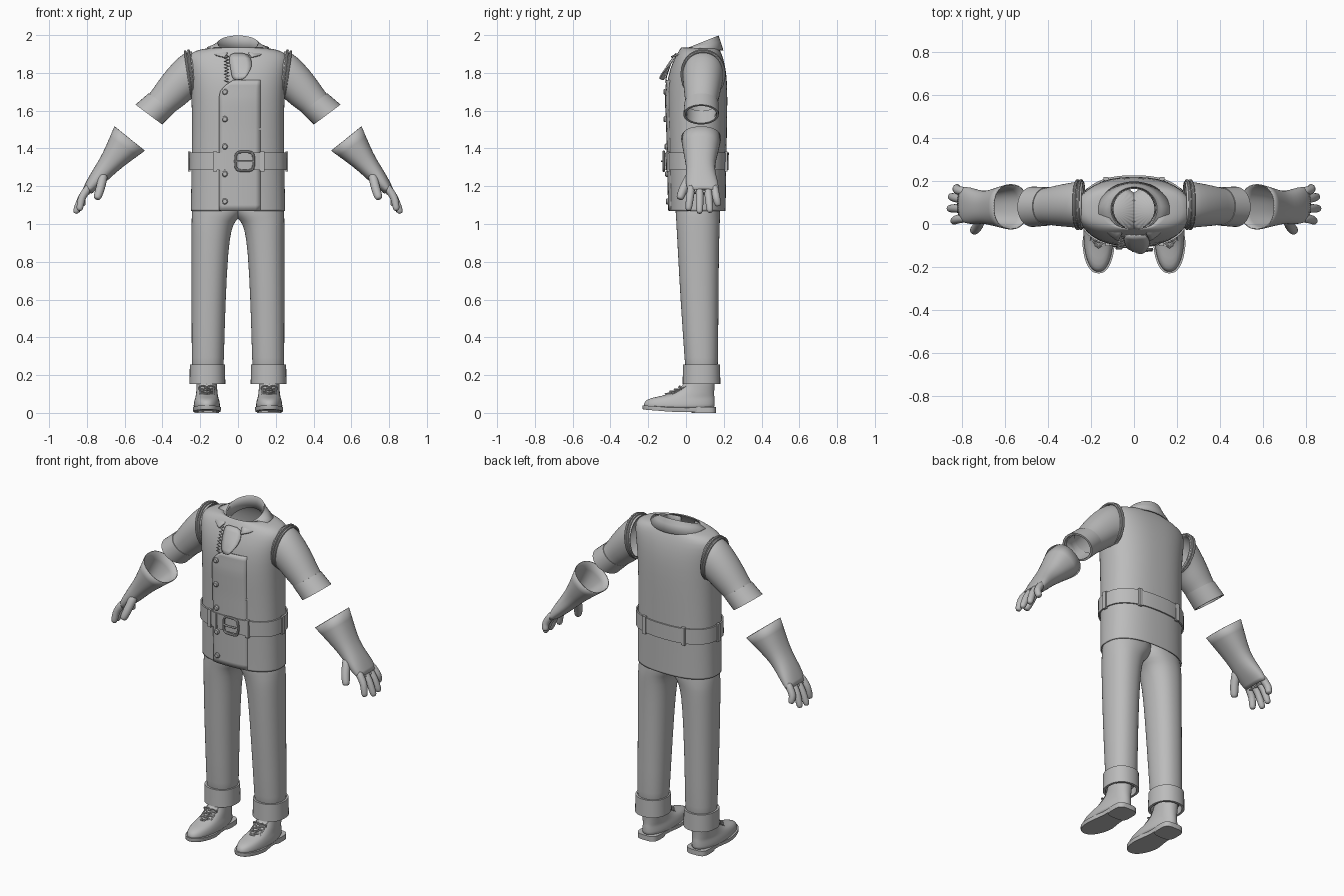
import bpy, bmesh, math
from mathutils import Vector as V

cube = bpy.data.objects.get("Cube")
if cube:
    bpy.data.objects.remove(cube, do_unlink=True)

grey = bpy.data.materials.new("plain_grey")
grey.use_nodes = True
shade = (0.5, 0.5, 0.5, 1)
grey.diffuse_color = shade
grey.node_tree.nodes["Principled BSDF"].inputs["Base Color"].default_value = shade


def loft(name, rings, caps=False, closed=False, hoop=True, sub=0, solid=0, mirror=False):
    """Skin a list of equal-length point rows."""
    bm = bmesh.new()
    rows = [[bm.verts.new(p) for p in r] for r in rings]
    n = len(rows[0])
    pairs = list(zip(rows, rows[1:])) + ([(rows[-1], rows[0])] if closed else [])
    for a, b in pairs:
        for i in range(n if hoop else n - 1):
            j = (i + 1) % n
            bm.faces.new((a[i], a[j], b[j], b[i]))
    if caps:
        bm.faces.new(rows[0])
        bm.faces.new(rows[-1])
    bmesh.ops.recalc_face_normals(bm, faces=bm.faces)
    mesh = bpy.data.meshes.new(name)
    bm.to_mesh(mesh)
    bm.free()
    mesh.materials.append(grey)
    mesh.shade_smooth()
    if not sub:
        mesh.set_sharp_from_angle(angle=math.radians(40))
    ob = bpy.data.objects.new(name, mesh)
    bpy.context.collection.objects.link(ob)
    if mirror:
        ob.modifiers.new("mirror", "MIRROR").use_mirror_merge = False
    if sub:
        ob.modifiers.new("smooth", "SUBSURF").levels = sub
        ob.modifiers["smooth"].render_levels = sub
    if solid:
        m = ob.modifiers.new("thickness", "SOLIDIFY")
        m.thickness = solid
        m.offset = -1
    return ob


def ring(c, u, v, n=2.0, count=32):
    """Superellipse around c with half axes u and v."""
    sp = lambda k: math.copysign(abs(k) ** (2 / n), k)
    c, u, v = V(c), V(u), V(v)
    ang = [math.tau * i / count for i in range(count)]
    return [c + u * sp(math.cos(a)) + v * sp(math.sin(a)) for a in ang]


def flat(z, x0, x1, y0, y1, n=2.0, count=32):
    return ring(((x0 + x1) / 2, (y0 + y1) / 2, z), ((x1 - x0) / 2, 0, 0), (0, (y1 - y0) / 2, 0), n, count)


def limb(top, bottom, y, hy, n=2.0, grow=0.0):
    """Ring across a sloping limb, from its top and bottom outline points."""
    a, b = V((top[0], y, top[1])), V((bottom[0], y, bottom[1]))
    u = (a - b) / 2
    return ring((a + b) / 2, u + u.normalized() * grow, (0, hy + grow, 0), n)


def tube(name, pts, radii, closed=False, ref=(0, 1, 0), sides=10, sub=0, mirror=False):
    pts = [V(p) for p in pts]
    if isinstance(radii, float):
        radii = [radii] * len(pts)
    rings, last = [], len(pts) - 1
    for i, p in enumerate(pts):
        if closed:
            t = pts[(i + 1) % len(pts)] - pts[i - 1]
        else:
            t = pts[min(i + 1, last)] - pts[max(i - 1, 0)]
        u = t.cross(V(ref)).normalized()
        rings.append(ring(p, u * radii[i], t.cross(u).normalized() * radii[i], count=sides))
    return loft(name, rings, not closed, closed, sub=sub, mirror=mirror)


# Jacket body: height, front, back, half width
BODY = [(1.07, -.09, .21, .25), (1.08, -.09, .21, .25), (1.3, -.095, .213, .246), (1.5, -.10, .217, .243),
        (1.66, -.107, .22, .245), (1.78, -.098, .217, .256), (1.86, -.07, .203, .27),
        (1.905, -.045, .187, .262), (1.928, -.03, .175, .19), (1.935, -.025, .17, .12)]
SQ = 2.4


def section(z):
    for a, b in zip(BODY, BODY[1:]):
        if a[0] <= z <= b[0]:
            t = (z - a[0]) / (b[0] - a[0])
            return [p + (q - p) * t for p, q in zip(a, b)][1:]


def body_ring(z, grow=0.0):
    y0, y1, hw = section(z)
    return flat(z, -hw - grow, hw + grow, y0 - grow, y1 + grow, SQ, 48)


def surface(x, z, out=0.0, back=False):
    y0, y1, hw = section(z)
    d = (y1 - y0) / 2 * (1 - min(1, abs(x / hw)) ** SQ) ** (1 / SQ) + out
    return V((x, (y0 + y1) / 2 + (d if back else -d), z))


loft("jacket_body", [body_ring(b[0]) for b in BODY], sub=1, solid=.006)

# Overlapping front panel, curved away at its top
panel = []
for i in range(25):
    z = 1.072 + .69 * i / 24
    edge = -.1 + .07 * max(0, (z - 1.68) / .08) ** 2
    panel.append([surface(edge + (.12 - edge) * k / 8, z, .008 * (1 - k / 8)) for k in range(9)])
loft("front_panel", panel, hoop=False, solid=.006)
for i in range(5):
    p = surface(-.07, 1.12 + .145 * i, .008)
    disc = lambda r, y: ring(p + V((0, y, 0)), (r, 0, 0), (0, 0, r), count=16)
    loft("button", [disc(.016, 0), disc(.016, -.006), disc(.011, -.011)], True)

# Jagged open fastening edge
tube("zigzag_edge", [surface(-.06 + (.011 if i % 2 else -.011), 1.895 - .0085 * i, .009) for i in range(18)],
     .0035, sides=6)

# Collar: standing band with a folded-down fall, open at the front
collar = []
for i in range(41):
    a = math.radians(-64 + 308 * i / 40)
    c, s = math.cos(a), math.sin(a)
    top = 1.957 + .041 * s
    low = 1.937 - .017 * max(s, 0) + .055 * min(s, 0)
    fall = .128 if s > 0 else .168
    collar.append([V((.095 * c, .07 + .093 * s, top - .07)), V((.102 * c, .07 + .098 * s, top - .006)),
                   V((.108 * c, .07 + .102 * s, top)), V((.126 * c, .07 + (.113 if s > 0 else .125) * s, (top * .6 + low * .4))),
                   V((.166 * c, .07 + fall * s, low))])
loft("collar", collar, hoop=False, solid=.008)

# Folded-open lapel on the left
lapel = [[(-.05, -.05, 1.905), (0, -.058, 1.905), (.06, -.05, 1.905)],
         [(-.045, -.085, 1.85), (.02, -.1, 1.85), (.078, -.085, 1.85)],
         [(-.035, -.112, 1.80), (.02, -.126, 1.805), (.065, -.12, 1.815)],
         [(-.03, -.118, 1.76), (.01, -.135, 1.765), (.036, -.147, 1.772)]]
loft("lapel", lapel, hoop=False, sub=1, solid=.007)

# Sleeves with turned-up cuffs and armhole seams
SLEEVE = [((.245, 1.915), (.225, 1.67), .09, .11), ((.285, 1.908), (.245, 1.665), .09, .108),
          ((.345, 1.855), (.272, 1.64), .088, .102), ((.415, 1.77), (.31, 1.61), .085, .094),
          ((.465, 1.69), (.335, 1.595), .082, .085), ((.52, 1.635), (.395, 1.54), .08, .085)]
loft("sleeves", [limb(*r, n=2.1) for r in SLEEVE], sub=1, solid=.006, mirror=True)
cuff_in, cuff_out = ((.473, 1.692), (.335, 1.592), .082, .09), ((.543, 1.632), (.402, 1.527), .08, .094)
loft("sleeve_cuffs", [limb(*cuff_in), limb(*cuff_out), limb(*cuff_out, grow=-.012), limb(*cuff_in, grow=-.012)],
     closed=True, mirror=True)
for k in (0, 1):
    seam = limb((.262 + .018 * k, 1.918 - .005 * k), (.232 + .012 * k, 1.67), .09, .112, 2.1)
    tube("armhole_seams", seam, .007, True, (1, 0, 0), 8, mirror=True)

# Belt, loops and buckle
loft("belt", [body_ring(1.287, .004), body_ring(1.287, .012), body_ring(1.378, .012), body_ring(1.378, .004)],
     closed=True)


def box(name, c, u, v, w):
    c, u, v, w = V(c), V(u), V(v), V(w)
    return loft(name, [[c + u * a + v * b + w * s for a, b in ((-1, -1), (1, -1), (1, 1), (-1, 1))]
                       for s in (-1, 1)], True)


for x, back in ((-.122, False), (.128, False), (-.13, True), (.13, True)):
    p = surface(x, 1.332, .012, back)
    box("belt_loop", p, (.011, 0, 0), (0, .008, 0), (0, 0, .053))
for side in (-1, 1):
    box("side_belt_loop", (side * .258, .06, 1.332), (.007, 0, 0), (0, .011, 0), (0, 0, .053))
box("belt_end_edge", surface(-.07, 1.332, .014), (.004, 0, 0), (0, .004, 0), (0, 0, .045))
frame = ring((.035, -.118, 1.332), (.048, 0, 0), (0, 0, .05), 4)
tube("buckle_frame", frame, .007, True, sides=8)
tube("buckle_prong", [(-.01, -.124, 1.332), (.03, -.128, 1.332), (.085, -.122, 1.332)], .005, ref=(0, 0, 1))

# Trousers: height, inner, outer, front, back
LEG = [(.16, .08, .245, 0, .168), (.25, .075, .245, -.005, .17), (.6, .066, .246, -.03, .172),
       (.87, .051, .246, -.044, .175), (.97, .035, .246, -.05, .178), (1.02, .014, .246, -.052, .18),
       (1.05, -.03, .245, -.055, .18), (1.16, -.06, .24, -.06, .18)]
loft("trouser_legs", [flat(*r, n=2.2) for r in LEG], True, sub=1, mirror=True)
hem = lambda z, g: flat(z, .067 + g, .257 - g, -.018 + g, .182 - g, 2.2)
loft("trouser_cuffs", [hem(.152, 0), hem(.255, .002), hem(.255, .014), hem(.152, .014)], closed=True, mirror=True)

# Boots: height, half width, front, back
BOOT = [(.02, .068, -.22, .15), (.035, .071, -.225, .153), (.06, .068, -.222, .153), (.078, .062, -.195, .152),
        (.09, .059, -.125, .15), (.105, .057, -.08, .15), (.125, .055, -.04, .15), (.15, .055, -.01, .152),
        (.22, .057, .005, .155)]
loft("boot_uppers", [flat(z, .165 - w, .165 + w, a, b, 2.2) for z, w, a, b in BOOT], True, sub=1, mirror=True)


def sole_ring(z, w):
    pts = flat(z, .165 - w, .165 + w, -.152 - w, .08 + w, 2.3, 40)
    for p in pts:
        p.x = .165 + (p.x - .165) * (1 - .2 * math.exp(-((p.y - .01) / .07) ** 2))
        p.z += .012 * max(0, (-p.y - .08) / .15)
    return pts


loft("boot_soles", [sole_ring(.006, .076), sole_ring(.012, .078), sole_ring(.028, .078)], True, mirror=True)
loft("boot_heels", [flat(z, .1, .23, .03, .16, 3.5) for z in (0, .03)], True, mirror=True)

# Boot laces, facing edges and bows
for i in range(5):
    t = i / 4
    y, z = -.105 + .095 * t, .1 + .046 * t
    for s in (-1, 1):
        tube("boot_laces", [(.165 - .03 * s, y + .014, z - .012), (.165, y - .004, z + .002),
                            (.165 + .03 * s, y + .03, z + .004)], .0045, sides=6, ref=(0, 0, 1), mirror=True)
for s in (-1, 1):
    tube("boot_facing_edges", [(.165 + s * w, y, z) for w, y, z in
         ((.061, -.06, .045), (.052, -.09, .075), (.036, -.07, .1), (.036, .005, .145))], .004, sides=6, mirror=True)
    bow = ring((.165 + s * .022, -.028, .132), (.02, 0, 0), (0, -.006, .011), count=14)
    tube("lace_bows", bow, .004, True, sides=6, mirror=True)

# Gloves with flared openings
GLOVE = [((.655, 1.517), (.493, 1.387), .08, .106), ((.70, 1.41), (.572, 1.33), .078, .09),
         ((.73, 1.348), (.638, 1.28), .076, .076), ((.765, 1.293), (.688, 1.232), .079, .078),
         ((.802, 1.23), (.74, 1.188), .086, .088), ((.822, 1.185), (.775, 1.16), .092, .08)]
hands = loft("glove_hands", [limb(*r, n=2.3) for r in GLOVE], sub=1, solid=.005, mirror=True)
tip_cap = GLOVE[-1]
loft("glove_knuckles", [limb(*tip_cap, n=2.3, grow=-.002), limb((.828, 1.168), (.792, 1.152), .093, .066)],
     True, sub=1, mirror=True)


def finger(name, a, b, c, r):
    a, b, c = V(a), V(b), V(c)
    path = [a, a.lerp(b, .5), b, b.lerp(c, .5), b.lerp(c, .88), c]
    tube(name, path, [r * 1.1, r * 1.08, r * 1.05, r, r * .9, r * .5], sub=1, mirror=True)


for y0, tip in ((.03, (.84, .012, 1.07)), (.073, (.862, .072, 1.055)),
                (.113, (.855, .128, 1.06)), (.148, (.822, .172, 1.095))):
    finger("glove_fingers", (.782, y0, 1.205), (.828, (y0 + tip[1]) / 2, 1.14), tip, .0205)
finger("glove_thumbs", (.71, .03, 1.27), (.728, -.012, 1.19), (.748, -.035, 1.13), .024)
